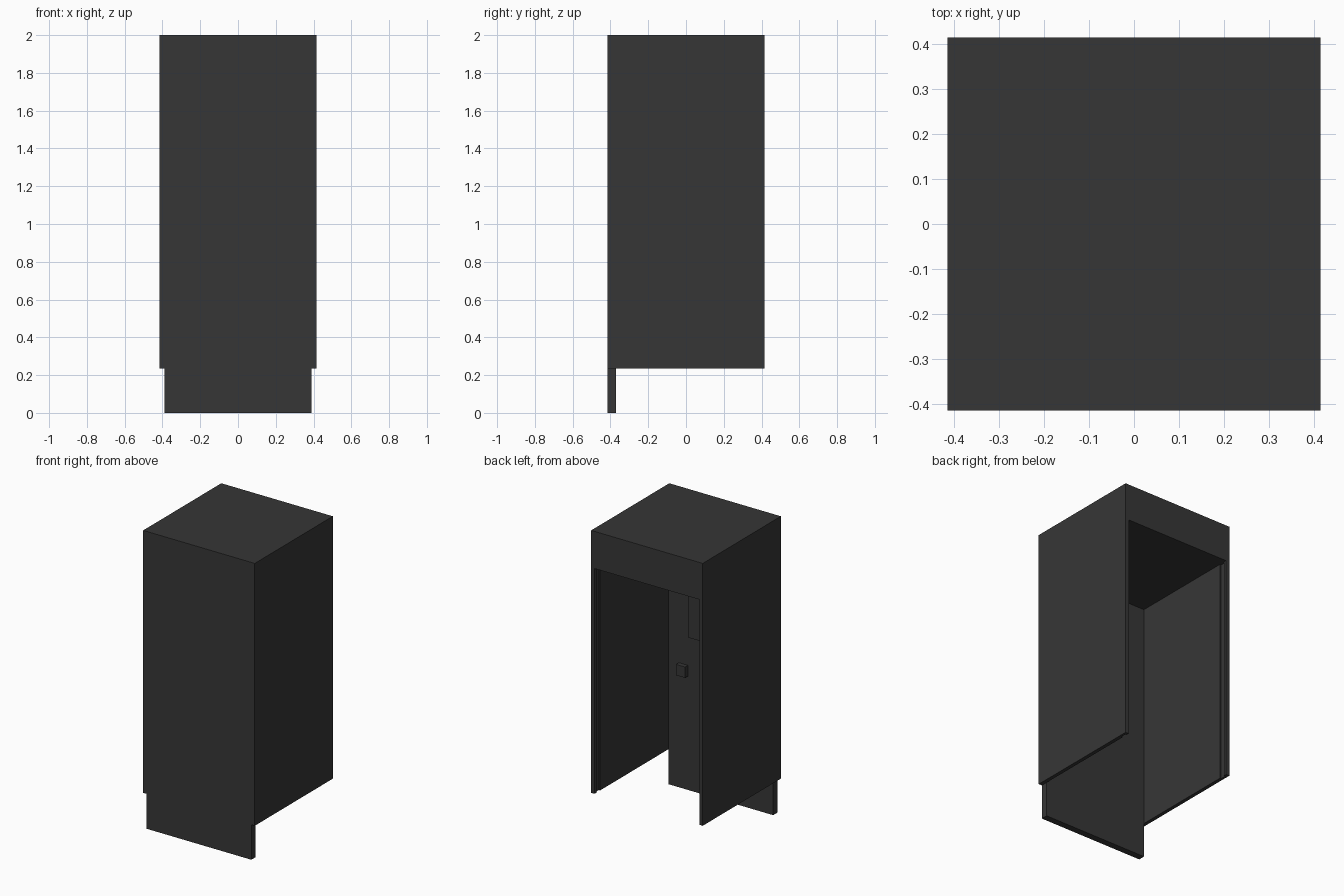
import bpy, bmesh

if "Cube" in bpy.data.objects:
    bpy.data.objects.remove(bpy.data.objects["Cube"])

grey = bpy.data.materials.new("dark_grey")
grey.diffuse_color = (0.037, 0.037, 0.037, 1)
grey.use_nodes = True
grey.node_tree.nodes["Principled BSDF"].inputs["Base Color"].default_value = grey.diffuse_color


def finish(name, bm):
    bmesh.ops.recalc_face_normals(bm, faces=bm.faces)
    mesh = bpy.data.meshes.new(name)
    bm.to_mesh(mesh)
    bm.free()
    mesh.materials.append(grey)
    ob = bpy.data.objects.new(name, mesh)
    bpy.context.collection.objects.link(ob)
    return ob


def box(name, x, y, z):
    """Box from (min, max) pairs on each axis."""
    bm = bmesh.new()
    bmesh.ops.create_cube(bm, size=1)
    for v in bm.verts:
        v.co = [r[0] if c < 0 else r[1] for c, r in zip(v.co, (x, y, z))]
    return finish(name, bm)


HALF, INNER = 0.415, 0.39     # outer and inner half widths
FLOOR, CEILING, TOP = 0.235, 1.75, 2.0
PANEL_BACK = -0.37

# booth shell: arch profile (two walls and a thick roof) extruded front to back
profile = [(-HALF, FLOOR), (-INNER, FLOOR), (-INNER, CEILING), (INNER, CEILING),
           (INNER, FLOOR), (HALF, FLOOR), (HALF, TOP), (-HALF, TOP)]
bm = bmesh.new()
face = bm.faces.new([bm.verts.new((x, -HALF, z)) for x, z in profile])
ext = bmesh.ops.extrude_face_region(bm, geom=[face])
for v in ext["geom"]:
    if isinstance(v, bmesh.types.BMVert):
        v.co.y = HALF
shell = finish("booth_shell", bm)

# vertical slots in both walls near the open back
for side in (-1, 1):
    cutter = box("slot_cutter", sorted((side * 0.3, side * (INNER + 0.01))),
                 (0.355, 0.395), (FLOOR - 0.1, CEILING))
    cutter.hide_render = True
    mod = shell.modifiers.new("slot", 'BOOLEAN')
    mod.operation = 'DIFFERENCE'
    mod.solver = 'EXACT'
    mod.object = cutter
    bpy.context.view_layer.objects.active = shell
    bpy.ops.object.modifier_apply(modifier=mod.name)
    bpy.data.objects.remove(cutter)

# front panel that reaches the ground
box("front_panel", (-INNER, INNER), (-HALF, PANEL_BACK), (0, CEILING))

# knob and plate on the inside of the front panel
box("inner_knob", (0.245, 0.312), (PANEL_BACK, PANEL_BACK + 0.03), (0.765, 0.838))
box("inner_plate", (-0.237, 0.237), (PANEL_BACK, PANEL_BACK + 0.008), (1.03, 1.52))
